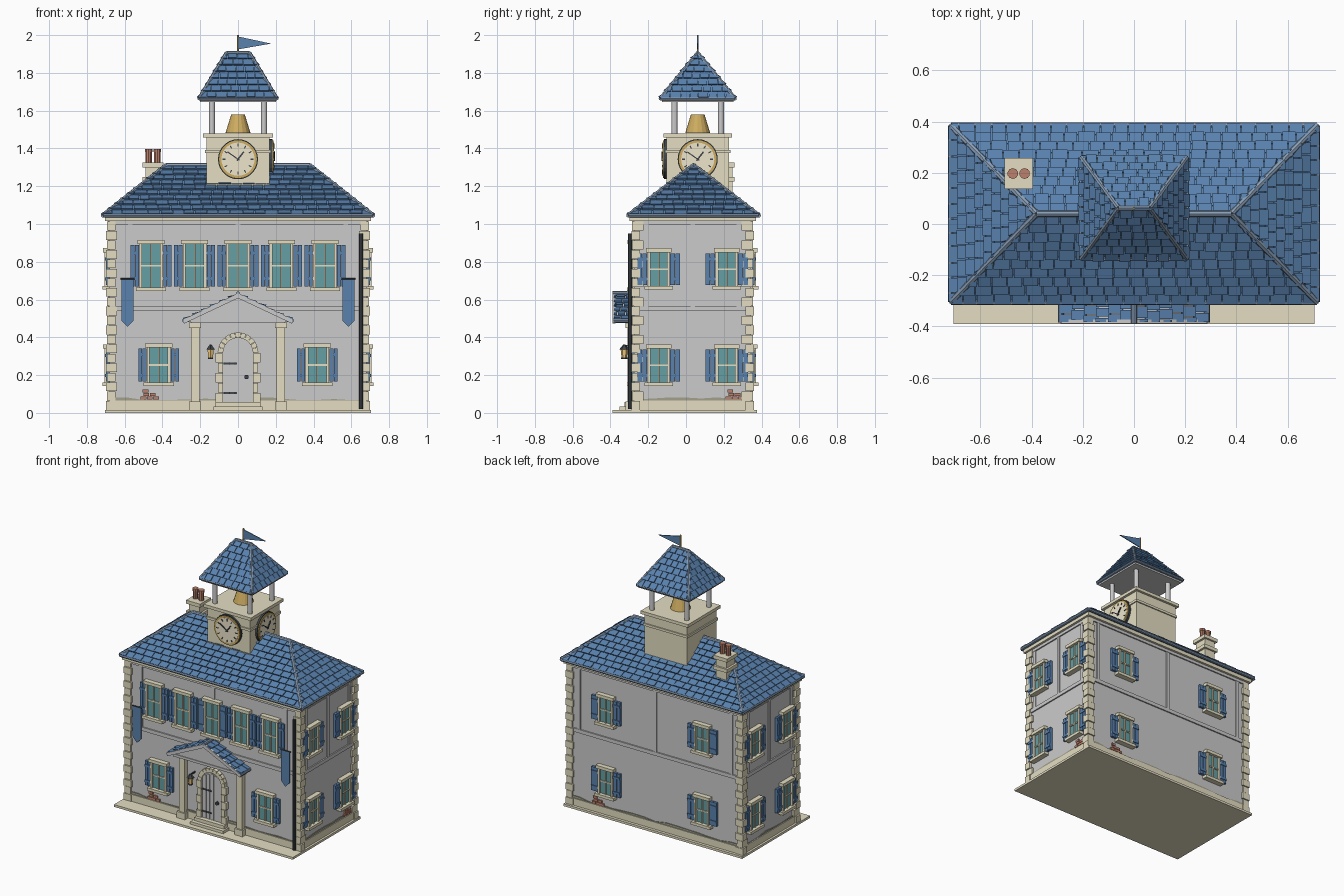
import bpy, bmesh, math, random
from mathutils import Matrix, Vector as V

if "Cube" in bpy.data.objects:
    bpy.data.objects.remove(bpy.data.objects["Cube"])
random.seed(4)
COL = dict(stone=(.78, .73, .54), blue=(.10, .22, .42), glass=(.13, .35, .37), dark=(.05, .06, .07),
           gold=(.62, .42, .12), cream=(.85, .78, .6), brick=(.5, .22, .15), cap=(.25, .34, .46),
           moss=(.36, .35, .26), amber=(.9, .6, .2))
parts, I = {}, Matrix.Identity(4)


def bm_for(name, mat):
    return parts.setdefault(name, (bmesh.new(), mat))[0]


def hexa(name, mat, p, M=I):
    """Solid from 4 bottom points then 4 top points."""
    bm = bm_for(name, mat)
    v = [bm.verts.new(M @ V(q)) for q in p]
    for f in ((3, 2, 1, 0), (4, 5, 6, 7), (0, 1, 5, 4), (1, 2, 6, 5), (2, 3, 7, 6), (3, 0, 4, 7)):
        bm.faces.new([v[i] for i in f])


def box(name, mat, x, y, z, M=I):
    hexa(name, mat, [(a, b, c) for c in z for a, b in
                     ((x[0], y[0]), (x[1], y[0]), (x[1], y[1]), (x[0], y[1]))], M)


def prism(name, mat, pts, d0, d1, M=I):
    """Extrude an (x, z) outline outwards from a wall."""
    bm = bm_for(name, mat)
    a, b = [[bm.verts.new(M @ V((x, -d, z))) for x, z in pts] for d in (d0, d1)]
    bm.faces.new(a), bm.faces.new(b[::-1])
    for i in range(len(a)):
        bm.faces.new((a[i - 1], a[i], b[i], b[i - 1]))


def bar(name, mat, p, q, r, r2=None, n=8, M=I):
    p, q = M @ V(p), M @ V(q)
    R = (q - p).to_track_quat('Z', 'Y').to_matrix().to_4x4()
    bmesh.ops.create_cone(bm_for(name, mat), cap_ends=True, segments=n, radius1=r,
                          radius2=r if r2 is None else r2, depth=(q - p).length,
                          matrix=Matrix.Translation((p + q) / 2) @ R)


def tiles(name, a, b, c, d, rows, w):
    """Cover one roof slope (eave a-b, top d-c) with overlapping wedge tiles."""
    a, b, c, d = map(V, (a, b, c, d))
    u, n, L = (b - a).normalized(), (b - a).cross(d - a).normalized(), (b - a).length
    du, cu = (d - a).dot(u), (c - a).dot(u)
    up = (d - a) - u * du
    for i in range(rows):
        t0, t1 = i / rows, min(1, (i + 1.1) / rows)
        s = -w * (.5 * (i % 2) + .1)
        while s < L:
            e = s + w * random.uniform(.85, 1.15)
            h = random.uniform(.011, .017)
            lim = [(du * t, L + (cu - L) * t) for t in (t0, t1)]
            q = [(min(max(x, lim[k][0]), lim[k][1]), t) for x, t, k in
                 ((s, t0, 0), (e - .004, t0, 0), (e - .004, t1, 1), (s, t1, 1))]
            if q[1][0] - q[0][0] > .006:
                P = [a + u * x + up * t for x, t in q]
                hexa(name, 'blue', P + [P[0] + n * h, P[1] + n * h, P[2] + n * .003, P[3] + n * .003])
            s = e


def hip_roof(name, X, Y, rx, cy, z0, z1, rows, w, r):
    E = [(-X, cy - Y, z0), (X, cy - Y, z0), (X, cy + Y, z0), (-X, cy + Y, z0)]
    A, B = (-rx, cy, z1), (rx, cy, z1)
    bm = bm_for(name + "_body", 'blue')
    bmesh.ops.convex_hull(bm, input=[bm.verts.new(p) for p in E + [A, B]])
    for i, (c, d) in enumerate(((B, A), (B, B), (A, B), (A, A))):
        tiles(name + "_tiles", E[i], E[(i + 1) % 4], c, d, rows, w)
        bar(name + "_hip_caps", 'cap', E[i], (A, B, B, A)[i], r)
        bar(name + "_eaves", 'cap', E[i], E[(i + 1) % 4], r * .9)
    bar(name + "_hip_caps", 'cap', A, B, r)


def facade(cx, cy, dist, ang):
    return Matrix.Translation((cx, cy, 0)) @ Matrix.Rotation(math.radians(ang), 4, 'Z') @ Matrix.Translation((0, -dist, 0))


CY, WX, WY = .035, .68, .31
FRONT, RIGHT, BACK, LEFT = [facade(0, CY, d, a) for d, a in ((WY, 0), (WX, 90), (WY, 180), (WX, 270))]


def window(M, u, z0, z1, hw=.062, sw=.046):
    box("window_glass", 'glass', (u - hw, u + hw), (-.012, .01), (z0, z1), M)
    for s in (-1, 1):
        a, b = sorted((u + s * hw, u + s * (hw - .014)))
        box("window_frames", 'stone', (a, b), (-.026, 0), (z0, z1), M)
        for k in range(2):      # shutter planks
            a, b = sorted((u + s * (hw + .003 + k * sw / 2), u + s * (hw + (k + 1) * sw / 2)))
            box("shutters", 'blue', (a, b), (-.018, 0), (z0 + .005, z1 - .005), M)
        a, b = sorted((u + s * (hw + .002), u + s * (hw + sw)))
        for f in (.2, .8):
            z = z0 + (z1 - z0) * f
            box("shutters", 'blue', (a, b), (-.023, 0), (z - .008, z + .008), M)
    box("window_bars", 'stone', (u - .004, u + .004), (-.02, 0), (z0, z1), M)
    zm = (z0 + z1) / 2
    box("window_bars", 'stone', (u - hw, u + hw), (-.019, 0), (zm - .004, zm + .004), M)
    box("window_sills", 'stone', (u - hw - .018, u + hw + .018), (-.038, 0), (z0 - .02, z0), M)
    box("window_lintels", 'stone', (u - hw - .01, u + hw + .01), (-.034, 0), (z1, z1 + .022), M)


# Ground slab, walls, eave trim
box("ground_slab", 'stone', (-.705, .705), (-.39, .375), (0, .016))
box("walls", None, (-WX, WX), (CY - WY, CY + WY), (.01, 1.03))
box("eave_trim", 'stone', (-.705, .705), (CY - .335, CY + .335), (1.015, 1.04))

# Corner stones
for sx in (-1, 1):
    for sy in (-1, 1):
        for i in range(20):
            lx, ly = ((.06, .045), (.045, .06))[i % 2]
            o = .014 if i % 2 else .02
            X, Y = sx * (WX + o), CY + sy * (WY + o * .7)
            box("corner_stones", 'stone', sorted((X, X - sx * lx)), sorted((Y, Y - sy * ly)),
                (.016 + i * .05, .062 + i * .05))

# Plinth, beams and posts on every wall
for M, h, posts in ((FRONT, WX, (-.57, 0, .57)), (BACK, WX, (-.6, 0, .6)),
                    (RIGHT, WY, (-.245, 0, .245)), (LEFT, WY, (-.245, 0, .245))):
    box("plinth", 'stone', (-h, h), (-.01, 0), (.016, .066), M)
    box("beams", None, (-h, h), (-.009, 0), (.54, .566), M)
    box("beams", None, (-h, h), (-.009, 0), (.995, 1.016), M)
    for p in posts:
        box("posts", None, (p - .012, p + .012), (-.007, 0), (.566, .995), M)
    n = int(h * 24)
    top = [(h - 2 * h * i / n, random.uniform(.066, .084)) for i in range(n + 1)]
    prism("damp_stain", 'moss', [(-h, .05), (h, .05)] + top, 0, .005, M)
for M, u in ((FRONT, -.47), (RIGHT, .22), (BACK, -.45)):
    for r, xs in enumerate(((-.045, -.012, .021), (-.03, .003), (-.035,))):
        for x in xs:
            box("exposed_bricks", 'brick', (u + x, u + x + .03), (-.009, 0), (.07 + r * .019, .086 + r * .019), M)

# Windows
for i in range(5):
    window(FRONT, -.46 + .23 * i, .665, .893)
for u in (-1, 1):
    window(FRONT, u * .42, .162, .345)
    for z in (.162, .672):
        for M, k in ((RIGHT, .18), (LEFT, .18), (BACK, .38)):
            window(M, u * k, z, z + .178, .058, .055)

# Door with arched surround
def arch(r, zs, z0, n=14):
    return [(-r, z0), (r, z0)] + [(r * math.cos(math.pi * i / n), zs + r * math.sin(math.pi * i / n)) for i in range(n + 1)]
prism("door_panel", None, arch(.081, .318, .055), 0, .014, FRONT)
N = 11
for i in range(N):
    q = [(r * math.cos(t), .318 + r * math.sin(t)) for r, t in
         ((.079, math.pi * i / N), (.108, math.pi * i / N + .015), (.108, math.pi * (i + 1) / N - .015), (.079, math.pi * (i + 1) / N))]
    prism("door_arch", 'stone', q, 0, .028, FRONT)
for s in (-1, 1):
    for i in range(5):
        w = .118 if i % 2 == 0 else .106
        box("door_jambs", 'stone', sorted((s * .079, s * w)), (-.028, 0), (.055 + i * .053, .105 + i * .053), FRONT)
for i in range(-2, 3):
    box("door_planks", None, (i * .03 - .0125, i * .03 + .0125), (-.019, 0), (.058, .385 - abs(i) * .01), FRONT)
for z in (.105, .262):
    box("door_hinges", 'dark', (-.078, -.005), (-.023, 0), (z - .005, z + .005), FRONT)
bar("door_knob", 'dark', (.045, -.01, .19), (.045, -.033, .19), .012, n=10, M=FRONT)
box("door_steps", 'stone', (-.13, .13), (-.352, -.26), (.01, .035))
box("door_steps", 'stone', (-.118, .118), (-.325, -.26), (.035, .058))

# Porch: pilasters, pediment, tiled gable
for s in (-1, 1):
    box("porch_pillars", 'stone', (s * .227 - .022, s * .227 + .022), (-.034, 0), (.05, .455), FRONT)
    for z in ((.016, .06), (.45, .478)):
        box("porch_pillars", 'stone', (s * .227 - .032, s * .227 + .032), (-.045, 0), z, FRONT)
    y = sorted((-.382, -.272), key=lambda v: -s * -v)
    tiles("porch_tiles", (s * .285, y[0], .49), (s * .285, y[1], .49), (0, y[1], .625), (0, y[0], .625), 6, .045)
    hexa("porch_rake", None, [(s * .287, -.388, .472), (0, -.388, .607), (0, -.372, .607), (s * .287, -.372, .472),
                              (s * .287, -.388, .496), (0, -.388, .634), (0, -.372, .634), (s * .287, -.372, .496)])
    bar("porch_gutter", 'cap', (s * .285, -.385, .488), (s * .285, -.275, .488), .011)
prism("porch_pediment", None, [(-.275, .482), (.275, .482), (0, .62)], 0, .095, FRONT)
box("porch_beam", None, (-.25, .25), (-.1, 0), (.476, .494), FRONT)
bar("porch_ridge", 'cap', (0, -.388, .632), (0, -.275, .632), .012)

# Lantern
box("lantern_bracket", 'dark', (-.149, -.141), (-.06, 0), (.352, .36), FRONT)
bar("lantern_glass", 'amber', (-.145, -.052, .292), (-.145, -.052, .335), .014, .019, 6, FRONT)
bar("lantern_cap", 'dark', (-.145, -.052, .335), (-.145, -.052, .362), .027, .005, 6, FRONT)
bar("lantern_cap", 'dark', (-.145, -.052, .285), (-.145, -.052, .293), .016, n=6, M=FRONT)

# Banners and downpipe
for s in (-1, 1):
    x = s * .585
    prism("banners", 'blue', [(x - .033, .71), (x - .033, .49), (x, .455), (x + .033, .49), (x + .033, .71)], .022, .028, FRONT)
    bar("banner_rods", 'dark', (x - .038, -.025, .71), (x + .038, -.025, .71), .005, n=6, M=FRONT)
bar("downpipe", 'dark', (.652, -.022, .02), (.652, -.022, .95), .011, M=FRONT)

# Main roof and chimney
hip_roof("main_roof", .715, .345, .38, .04, 1.045, 1.31, 10, .06, .013)
box("chimney", 'stone', (-.49, -.41), (.15, .245), (1.08, 1.3))
box("chimney", 'stone', (-.505, -.395), (.137, .258), (1.225, 1.25))
box("chimney", 'stone', (-.505, -.395), (.137, .258), (1.3, 1.325))
for x in (-.473, -.427):
    bar("chimney_pots", 'brick', (x, .197, 1.32), (x, .197, 1.38), .018, n=10)
    bar("chimney_pots", 'brick', (x, .197, 1.38), (x, .197, 1.397), .021, n=10)

# Clock tower
TY = .062
box("tower", 'stone', (-.168, .168), (TY - .165, TY + .165), (1.08, 1.46))
box("tower_band", 'stone', (-.176, .176), (TY - .173, TY + .173), (1.375, 1.392))
box("tower_cornice", 'stone', (-.186, .186), (TY - .182, TY + .182), (1.458, 1.48))
for ang, dist in ((0, .165), (90, .168)):
    M = facade(0, TY, dist, ang) @ Matrix.Translation((0, 0, 1.343))
    bar("clock_rim", 'dark', (0, 0, 0), (0, -.014, 0), .106, n=28, M=M)
    bar("clock_ring", 'gold', (0, 0, 0), (0, -.02, 0), .1, n=28, M=M)
    bar("clock_face", 'cream', (0, 0, 0), (0, -.022, 0), .088, n=28, M=M)
    for i in range(12):
        R = M @ Matrix.Rotation(i * math.pi / 6, 4, 'Y')
        box("clock_ticks", 'dark', (-.003, .003), (-.025, -.01), (.066, .082), R)
    for a, l, w in ((-55, .068, .003), (38, .05, .004)):
        box("clock_hands", 'dark', (-w, w), (-.028, -.01), (-.01, l), M @ Matrix.Rotation(math.radians(a), 4, 'Y'))

# Belfry: columns, bell, roof, flag
for sx in (-1, 1):
    for sy in (-1, 1):
        x, y = sx * .137, TY + sy * .124
        bar("belfry_columns", None, (x, y, 1.475), (x, y, 1.66), .016, n=12)
bar("bell", 'gold', (0, TY, 1.482), (0, TY, 1.58), .066, .036, 16)
box("belfry_eave", None, (-.2, .2), (TY - .19, TY + .19), (1.645, 1.662))
hip_roof("belfry_roof", .205, .197, .06, TY, 1.664, 1.905, 7, .05, .011)
bar("flag_pole", 'gold', (0, TY, 1.9), (0, TY, 2.0), .005)
prism("flag", 'blue', [(.003, 1.925), (.175, 1.955), (.003, 1.992)], -.003, .003, facade(0, TY, 0, 0))

# Turn the collected parts into objects
mats = {}
for k, c in COL.items():
    mats[k] = bpy.data.materials.new(k)
    mats[k].diffuse_color = (*c, 1)
for name, (bm, mat) in parts.items():
    bmesh.ops.recalc_face_normals(bm, faces=bm.faces)
    me = bpy.data.meshes.new(name)
    bm.to_mesh(me)
    bm.free()
    if mat:
        me.materials.append(mats[mat])
    bpy.context.collection.objects.link(bpy.data.objects.new(name, me))

for m in bpy.data.materials:
    if m.users and not m.is_grease_pencil:
        m.use_nodes = True
        m.node_tree.nodes["Principled BSDF"].inputs["Base Color"].default_value = m.diffuse_color
